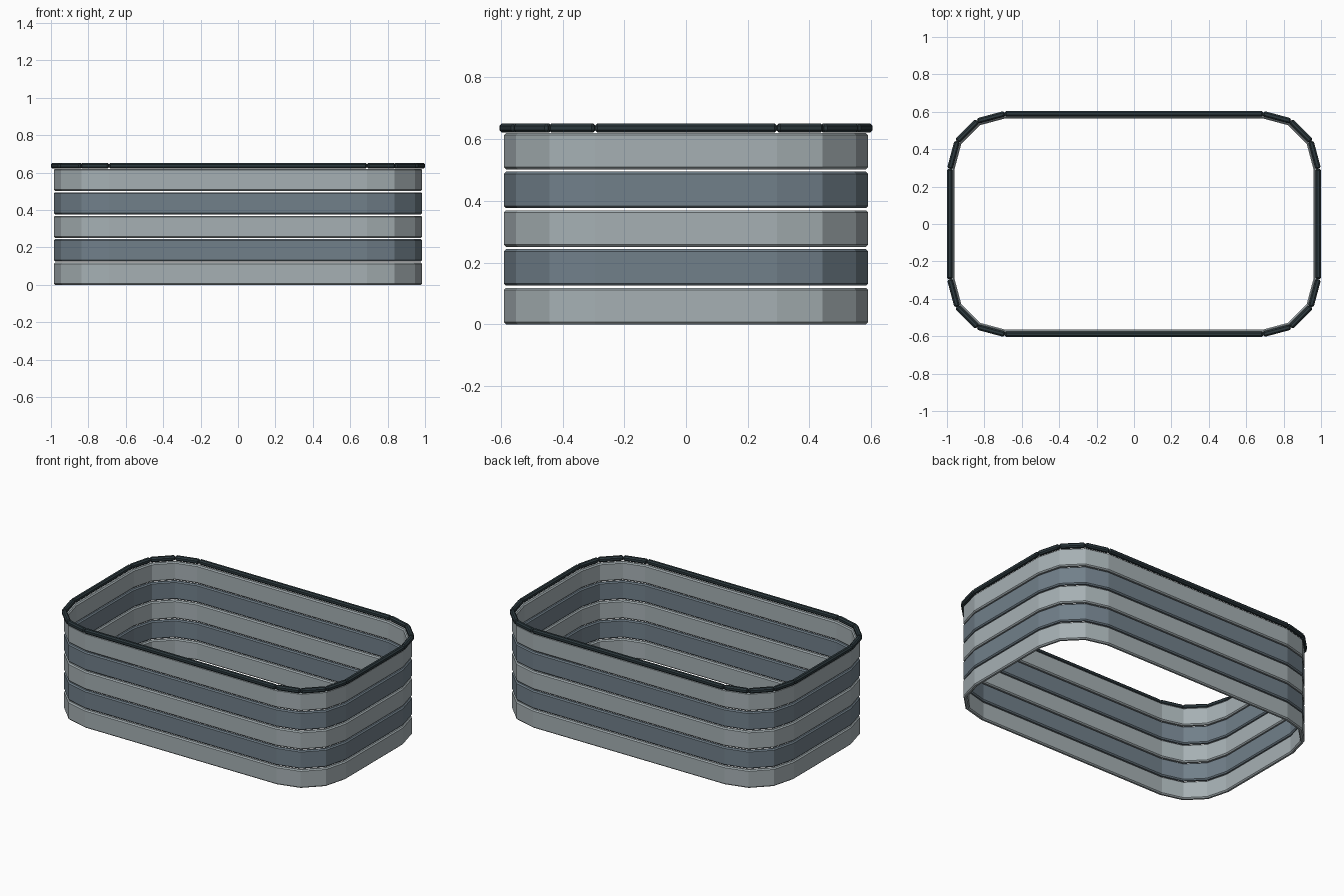
import bpy, bmesh, math
from mathutils import Matrix, Vector

default = bpy.data.objects.get("Cube")
if default:
    bpy.data.objects.remove(default, do_unlink=True)

CORNER_X, CORNER_Y, RADIUS = 0.69, 0.295, 0.295
WALL, BAND_H, PITCH, CHAMFER = 0.026, 0.118, 0.1255, 0.007
RAIL, RAIL_Z = 0.03, 0.636


def material(name, color):
    m = bpy.data.materials.new(name)
    m.use_nodes = True
    m.diffuse_color = (*color, 1)
    m.node_tree.nodes["Principled BSDF"].inputs["Base Color"].default_value = (*color, 1)
    return m


light_metal = material("light grey metal", (0.38, 0.435, 0.455))
dark_metal = material("slate grey metal", (0.165, 0.215, 0.255))
trim = material("dark trim", (0.025, 0.04, 0.047))


def outline(radius):
    """Rounded rectangle with three flat facets on each corner."""
    points = []
    for quarter, (sx, sy) in enumerate([(1, 1), (-1, 1), (-1, -1), (1, -1)]):
        for step in range(4):
            a = math.radians(90 * quarter + 30 * step)
            points.append(Vector((sx * CORNER_X + radius * math.cos(a),
                                  sy * CORNER_Y + radius * math.sin(a), 0)))
    return points


def finish(name, bm, mat):
    bmesh.ops.recalc_face_normals(bm, faces=bm.faces)
    mesh = bpy.data.meshes.new(name)
    bm.to_mesh(mesh)
    bm.free()
    mesh.materials.append(mat)
    obj = bpy.data.objects.new(name, mesh)
    bpy.context.collection.objects.link(obj)
    return obj


def band(name, z, mat):
    """Closed wall band with chamfered edges."""
    c, t, h = CHAMFER, WALL, BAND_H
    profile = [(0, c), (0, h - c), (c, h), (t - c, h),
               (t, h - c), (t, c), (t - c, 0), (c, 0)]
    bm = bmesh.new()
    loops = [[bm.verts.new(p + Vector((0, 0, z + dz))) for p in outline(RADIUS - inset)]
             for inset, dz in profile]
    for i, loop in enumerate(loops):
        above = loops[(i + 1) % len(loops)]
        for j in range(len(loop)):
            k = (j + 1) % len(loop)
            bm.faces.new((loop[j], loop[k], above[k], above[j]))
    finish(name, bm, mat)


# Five stacked wall bands in alternating greys
for i in range(5):
    band(f"wall_band_{i + 1}", i * PITCH, dark_metal if i % 2 else light_metal)

# Top rail made of separate chamfered bars
bm = bmesh.new()
points = outline(RADIUS)
for a, b in zip(points, points[1:] + points[:1]):
    along = b - a
    place = (Matrix.Translation((a + b) / 2 + Vector((0, 0, RAIL_Z)))
             @ Matrix.Rotation(math.atan2(along.y, along.x), 4, "Z")
             @ Matrix.Diagonal((along.length, RAIL, RAIL, 1)))
    bmesh.ops.create_cube(bm, size=1, matrix=place)
rail = finish("top_rail", bm, trim)
bevel = rail.modifiers.new("chamfer", "BEVEL")
bevel.width = 0.008
bevel.segments = 1
